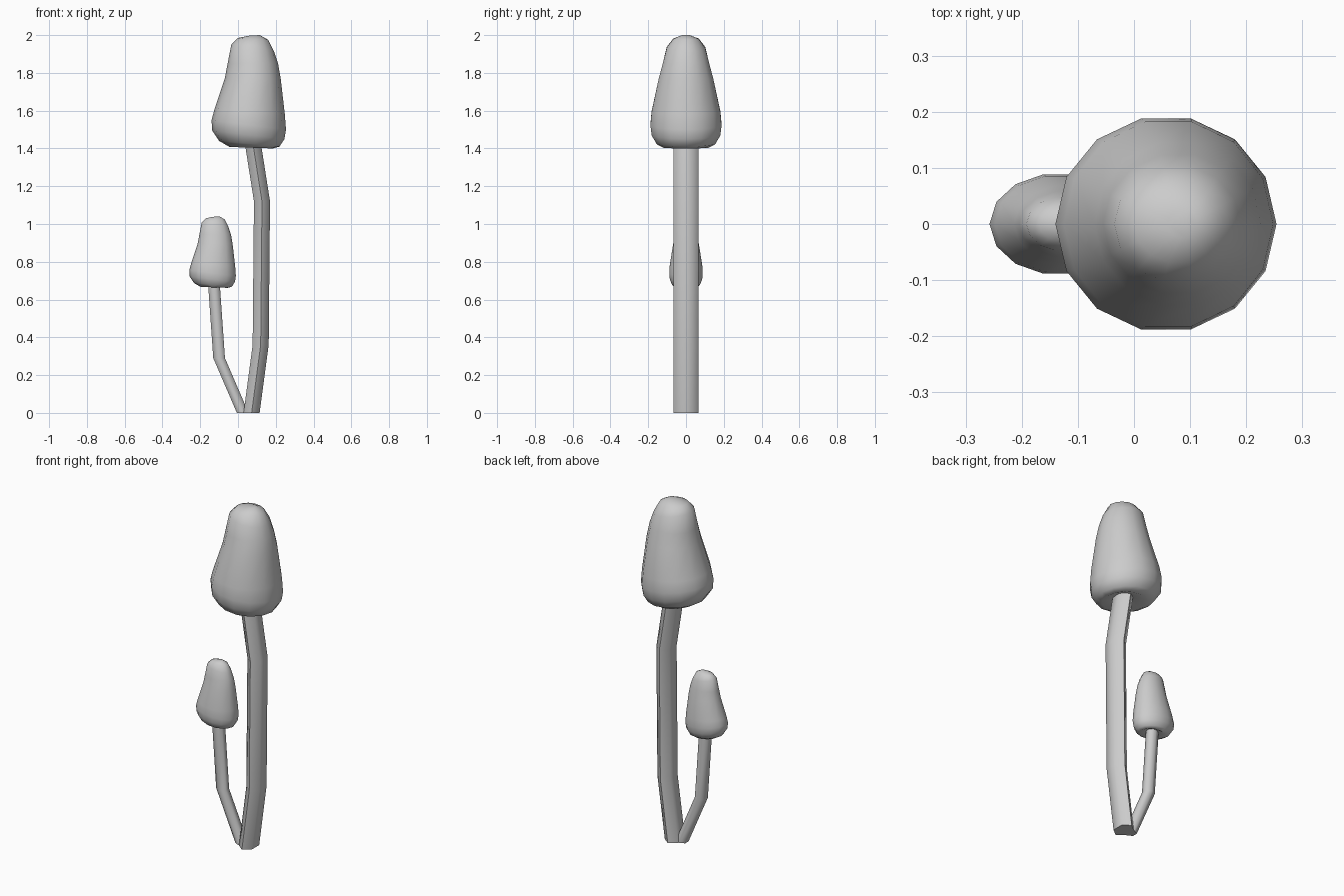
import bpy, bmesh, math

if "Cube" in bpy.data.objects:
    bpy.data.objects.remove(bpy.data.objects["Cube"])


def loft(name, rings, angle):
    """Skin closed rings of points; cap both ends."""
    bm = bmesh.new()
    loops = [[bm.verts.new(p) for p in ring] for ring in rings]
    n = len(loops[0])
    for a, b in zip(loops, loops[1:]):
        for i in range(n):
            j = (i + 1) % n
            bm.faces.new((a[i], a[j], b[j], b[i]))
    bm.faces.new(loops[0][::-1])
    bm.faces.new(loops[-1])
    bmesh.ops.recalc_face_normals(bm, faces=bm.faces)
    me = bpy.data.meshes.new(name)
    bm.to_mesh(me)
    bm.free()
    ob = bpy.data.objects.new(name, me)
    bpy.context.collection.objects.link(ob)
    bpy.ops.object.select_all(action='DESELECT')
    ob.select_set(True)
    bpy.context.view_layer.objects.active = ob
    bpy.ops.object.shade_smooth_by_angle(angle=math.radians(angle))
    return ob


# Cap rings: left x, left z, right x, right z, half depth
CAP = [
    (0.03, 1.43, 0.12, 1.43, 0.05),
    (-0.045, 1.408, 0.185, 1.40, 0.12),
    (-0.10, 1.44, 0.22, 1.41, 0.158),
    (-0.137, 1.495, 0.246, 1.45, 0.186),
    (-0.14, 1.55, 0.254, 1.50, 0.193),
    (-0.125, 1.605, 0.248, 1.58, 0.187),
    (-0.07, 1.77, 0.226, 1.77, 0.148),
    (-0.055, 1.85, 0.212, 1.85, 0.126),
    (-0.035, 1.95, 0.19, 1.915, 0.105),
    (0.0, 1.985, 0.16, 1.975, 0.07),
    (0.06, 1.997, 0.115, 2.0, 0.025),
]


def cap(name, sx, sy, sz, ox, oz):
    rings = []
    for xl, zl, xr, zr, d in CAP:
        ring = []
        for k in range(14):
            a = 2 * math.pi * k / 14
            t = (1 + math.cos(a)) / 2
            ring.append(((xl + (xr - xl) * t) * sx + ox, d * math.sin(a) * sy,
                         (zl + (zr - zl) * t) * sz + oz))
        rings.append(ring)
    return loft(name, rings, 60)


def stem(name, path, hx, hy):
    """Bent six-sided stem, corners pointing along y."""
    rings = []
    for x, z in path:
        ring = []
        for k in range(6):
            a = math.radians(30 + 60 * k)
            ring.append((x + hx * math.cos(a) / math.cos(math.pi / 6), hy * math.sin(a), z))
        rings.append(ring)
    return loft(name, rings, 65)


# Tall mushroom
cap("large_cap", 1, 1, 1, 0, 0)
stem("large_stem", [(0.072, 0), (0.12, 0.36), (0.127, 1.12), (0.075, 1.45)], 0.0425, 0.067)

# Small mushroom
cap("small_cap", 0.625, 0.47, 0.63, -0.17, -0.22)
stem("small_stem", [(0.025, 0), (-0.10, 0.29), (-0.128, 0.69)], 0.031, 0.032)
